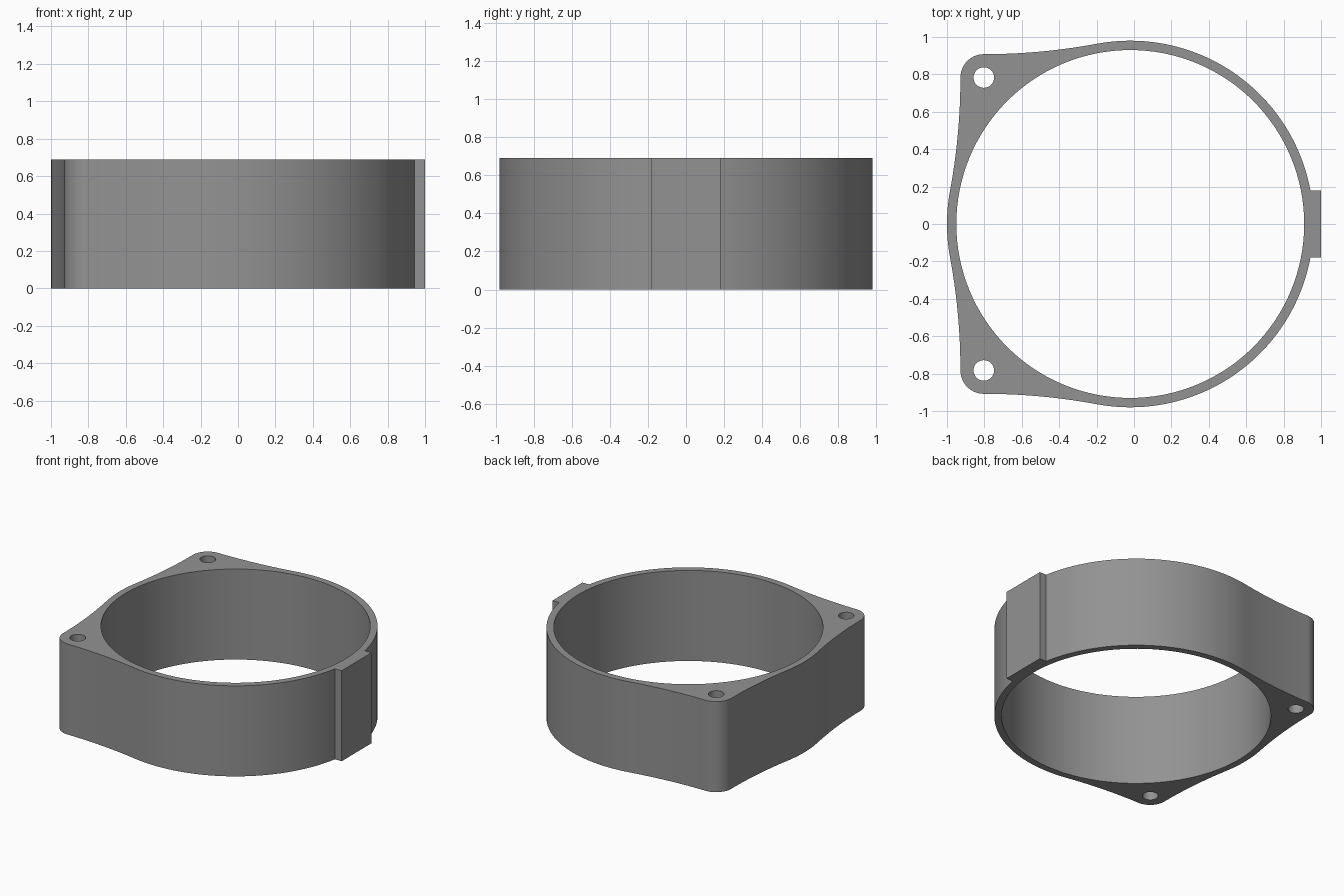
import bpy, bmesh, math
from mathutils import Vector

if "Cube" in bpy.data.objects:
    bpy.data.objects.remove(bpy.data.objects["Cube"])

HEIGHT = 0.69
CENTRE = Vector((-0.02, 0.0))
R_OUT, R_IN = 0.98, 0.93
LUG, R_LUG, R_HOLE = 0.783, 0.125, 0.055   # lug offset from ring centre, lug and hole radius
TAB_X, TAB_Y = 1.0, 0.18


def arc(c, r, a0, a1, n):
    """Points on an arc from angle a0 to a1, both ends included."""
    return [Vector((c[0] + r * math.cos(a0 + (a1 - a0) * i / n),
                    c[1] + r * math.sin(a0 + (a1 - a0) * i / n))) for i in range(n + 1)]


def circle(c, r, n):
    return arc(c, r, 0, math.tau, n)[:-1]


def half_outline():
    """Outer edge for y >= 0, from the tab round to the far left."""
    # concave fillet, level at the lug and tangent to the ring
    edge = LUG + R_LUG
    r = (LUG ** 2 + edge ** 2 - R_OUT ** 2) / (2 * (R_OUT - edge))
    t = math.atan2(edge + r, -LUG)              # tangent angle on the ring
    fc = CENTRE + Vector((-LUG, edge + r))
    fillet = arc(fc, r, t - math.pi, -math.pi / 2, 14)
    start = math.asin(TAB_Y / R_OUT)
    pts = [Vector((TAB_X, TAB_Y))]
    pts += arc(CENTRE, R_OUT, start, t, 48)
    pts += fillet[1:]
    pts += arc(CENTRE + Vector((-LUG, LUG)), R_LUG, math.pi / 2, math.pi, 14)[1:]
    # the left fillet is the first one mirrored across the diagonal
    for p in reversed(fillet[:-1]):
        d = p - CENTRE
        pts.append(CENTRE + Vector((-d.y, -d.x)))
    end = math.atan2(LUG, -(edge + r))
    pts += arc(CENTRE, R_OUT, end, math.pi, 6)[1:]
    return pts


# Closed loops: outer edge with lugs and tab, bore, two screw holes
upper = half_outline()
lower = [Vector((p.x, -p.y)) for p in reversed(upper[:-1])]
loops = [upper + lower, circle(CENTRE, R_IN, 128)]
loops += [circle(CENTRE + Vector((-LUG, s * LUG)), R_HOLE, 32) for s in (1, -1)]

# Fill the profile and extrude it to full height
bm = bmesh.new()
for loop in loops:
    vs = [bm.verts.new((p.x, p.y, 0)) for p in loop]
    for a, b in zip(vs, vs[1:] + vs[:1]):
        bm.edges.new((a, b))
bmesh.ops.triangle_fill(bm, use_beauty=True, edges=bm.edges[:], normal=(0, 0, 1))
top = bmesh.ops.extrude_face_region(bm, geom=bm.faces[:], use_keep_orig=True)
bmesh.ops.translate(bm, vec=(0, 0, HEIGHT),
                    verts=[g for g in top["geom"] if isinstance(g, bmesh.types.BMVert)])
bmesh.ops.recalc_face_normals(bm, faces=bm.faces[:])

mesh = bpy.data.meshes.new("mounting_ring")
bm.to_mesh(mesh)
bm.free()
ring = bpy.data.objects.new("mounting_ring", mesh)
bpy.context.collection.objects.link(ring)

# Plain grey finish
grey = bpy.data.materials.new("grey")
grey.diffuse_color = (0.29, 0.29, 0.29, 1)
grey.use_nodes = True
grey.node_tree.nodes["Principled BSDF"].inputs["Base Color"].default_value = grey.diffuse_color
mesh.materials.append(grey)

# Smooth curved walls, crisp rims
bpy.context.view_layer.objects.active = ring
ring.select_set(True)
bpy.ops.object.shade_smooth_by_angle(angle=math.radians(30))
